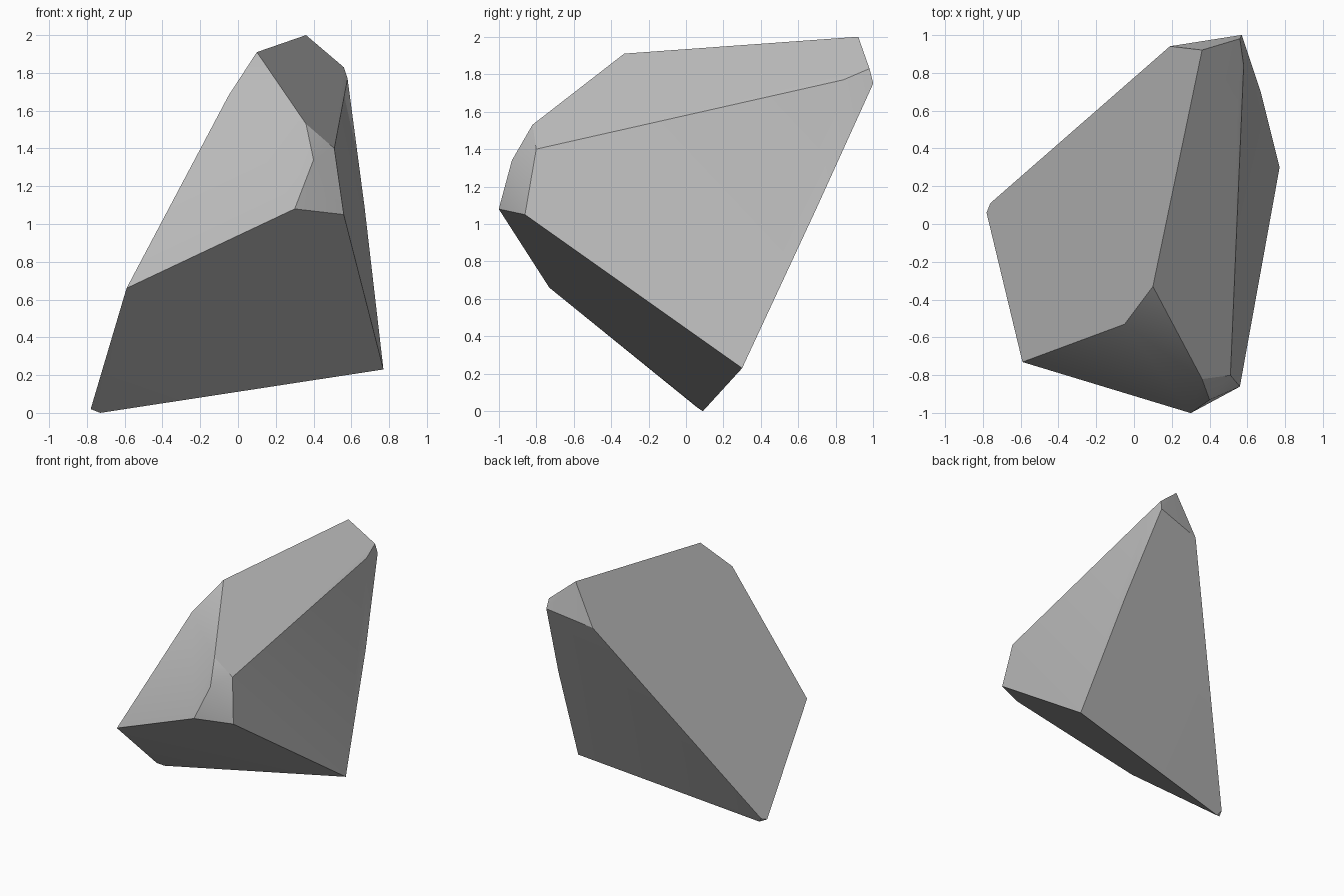
import bpy
import bmesh
import math
from mathutils import Vector

# Remove the default object
default_cube = bpy.data.objects.get("Cube")
if default_cube is not None:
    bpy.data.objects.remove(default_cube, do_unlink=True)


def make_material(name, colour):
    material = bpy.data.materials.new(name)
    material.use_nodes = True
    material.diffuse_color = colour
    shader = next(node for node in material.node_tree.nodes if node.type == "BSDF_PRINCIPLED")
    shader.inputs["Base Color"].default_value = colour
    shader.inputs["Roughness"].default_value = 0.9
    return material


def hull_object(name, corner_groups, material, flat_angle):
    """Wrap the corners in a convex skin and merge nearly flat neighbours."""
    mesh = bpy.data.meshes.new(name)
    bm = bmesh.new()
    for group in corner_groups:
        for corner in group:
            bm.verts.new(Vector(corner))
    bmesh.ops.convex_hull(bm, input=bm.verts[:])
    loose = [vert for vert in bm.verts if not vert.link_faces]
    bmesh.ops.delete(bm, geom=loose, context="VERTS")
    bmesh.ops.dissolve_limit(bm, angle_limit=flat_angle, verts=bm.verts[:], edges=bm.edges[:])
    bmesh.ops.recalc_face_normals(bm, faces=bm.faces[:])
    bm.to_mesh(mesh)
    bm.free()
    mesh.materials.append(material)
    obj = bpy.data.objects.new(name, mesh)
    bpy.context.collection.objects.link(obj)
    return obj


# Low tip the stone stands on
foot = [(-.78, .06, .02), (-.73, .09, 0), (-.76, .11, .04)]

# Undercut front face and its side corners
undercut = [(-.59, -.73, .66), (.3, -1, 1.08), (.56, -.86, 1.05), (.77, .3, .23)]

# Chipped nose above the undercut
nose = [(.4, -.93, 1.34), (.36, -.82, 1.53), (.51, -.8, 1.4)]

# Sloping top ridge
ridge = [(-.05, -.53, 1.68), (.1, -.33, 1.91), (.36, .92, 2)]

# Broken back end
back_end = [(.19, .94, 1.67), (.56, .98, 1.83), (.57, 1, 1.75), (.58, .84, 1.77), (.67, .7, 1.09)]

stone_grey = make_material("stone grey", (.5, .5, .5, 1))
rock = hull_object("rock", [foot, undercut, nose, ridge, back_end], stone_grey, math.radians(2))

# Soften only the shallow creases
bpy.ops.object.select_all(action="DESELECT")
rock.select_set(True)
bpy.context.view_layer.objects.active = rock
bpy.ops.object.shade_smooth_by_angle(angle=math.radians(30))
